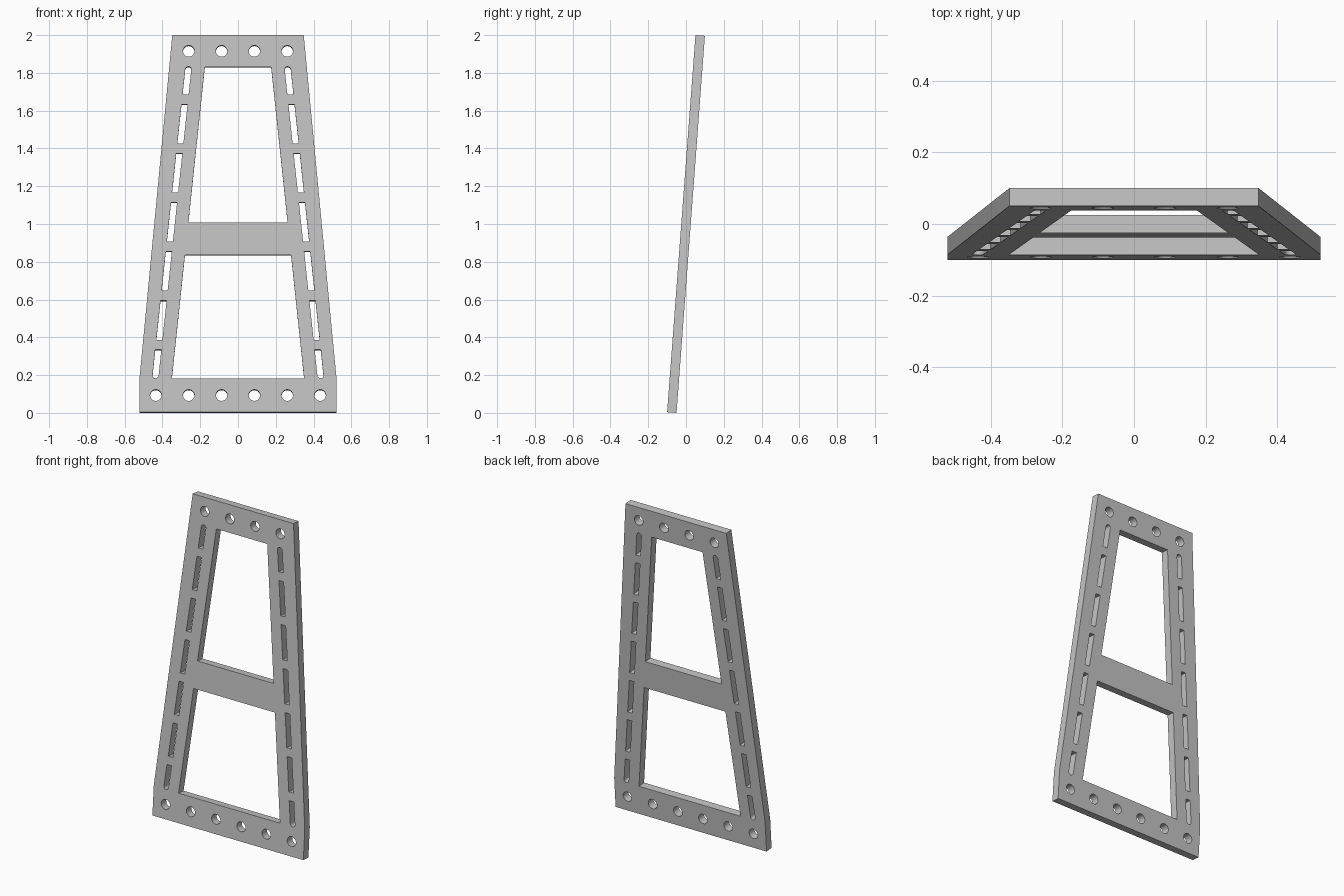
import bpy, math
from mathutils import Matrix

cube = bpy.data.objects.get("Cube")
if cube:
    bpy.data.objects.remove(cube, do_unlink=True)

THICK = 0.05
TILT = math.asin(0.075)
LENGTH = (2 - THICK * math.sin(TILT)) / math.cos(TILT)

curve = bpy.data.curves.new("frame_profile", 'CURVE')
curve.dimensions = '2D'
curve.fill_mode = 'BOTH'
curve.extrude = THICK / 2


def loop(points):
    """Closed outline in the plane of the plate, measured up from its foot."""
    s = curve.splines.new('POLY')
    s.points.add(len(points) - 1)
    for p, (x, h) in zip(s.points, points):
        p.co = (x, h - LENGTH / 2, 0, 1)
    s.use_cyclic_u = True


def hole(x, h, r=0.03, sides=32):
    loop([(x + r * math.cos(a), h + r * math.sin(a))
          for a in (2 * math.pi * i / sides for i in range(sides))])


def window(low, high):
    half = lambda h: 0.35 - 0.1055 * (h - 0.18)
    loop([(-half(low), low), (half(low), low), (half(high), high), (-half(high), high)])


def slot(side, low, high, round_low, round_high):
    """Slanted slot whose outer ends can be rounded."""
    w = 0.016
    mid = lambda h: 0.438 - 0.1065 * (h - 0.18)
    def end(h, sign, rounded):
        if not rounded:
            return [(-w, h), (w, h)]
        return [(-w * math.cos(a), h - sign * w * (1 - math.sin(a)))
                for a in (math.pi * i / 8 for i in range(9))]
    pts = end(low, -1, round_low) + end(high, 1, round_high)[::-1]
    loop([(side * (mid(h) + dx), h) for dx, h in pts])


# Outer outline with a straight foot and tapering sides
outline = [(0.521, 0), (0.521, 0.185), (0.348, LENGTH)]
loop(outline + [(-x, h) for x, h in reversed(outline)])

# Two large openings separated by the cross bar
window(0.18, 0.835)
window(1.007, 1.833)

# Bolt holes along the foot and head
for side in (-1, 1):
    for x in (0.087, 0.261, 0.435):
        hole(side * x, 0.09)
    for x in (0.087, 0.261):
        hole(side * x, 1.917)

    # Slot rows along the legs
    for i in range(7):
        low = 0.124 + 0.2605 * i
        slot(side, max(low, 0.18), min(low + 0.208, 1.835), i == 0, i == 6)

# Turn the profile into a mesh plate
temp = bpy.data.objects.new("profile_helper", curve)
bpy.context.collection.objects.link(temp)
bpy.context.view_layer.update()
mesh = bpy.data.meshes.new_from_object(
    temp.evaluated_get(bpy.context.evaluated_depsgraph_get()))
bpy.data.objects.remove(temp, do_unlink=True)
bpy.data.curves.remove(curve)

frame = bpy.data.objects.new("slotted_frame", mesh)
bpy.context.collection.objects.link(frame)
mesh.transform(Matrix.Translation((0, 0, 1)) @ Matrix.Rotation(math.pi / 2 - TILT, 4, 'X'))

import bmesh
bm = bmesh.new()
bm.from_mesh(mesh)
bmesh.ops.remove_doubles(bm, verts=bm.verts, dist=0.0002)
bmesh.ops.recalc_face_normals(bm, faces=bm.faces)
bm.to_mesh(mesh)
bm.free()

# Plain grey finish
grey = bpy.data.materials.new("plain grey")
grey.use_nodes = True
colour = (0.55, 0.55, 0.55, 1)
grey.diffuse_color = colour
grey.node_tree.nodes["Principled BSDF"].inputs["Base Color"].default_value = colour
mesh.materials.clear()
mesh.materials.append(grey)

bpy.ops.object.select_all(action='DESELECT')
frame.select_set(True)
bpy.context.view_layer.objects.active = frame
bpy.ops.object.shade_smooth_by_angle(angle=math.radians(30))
